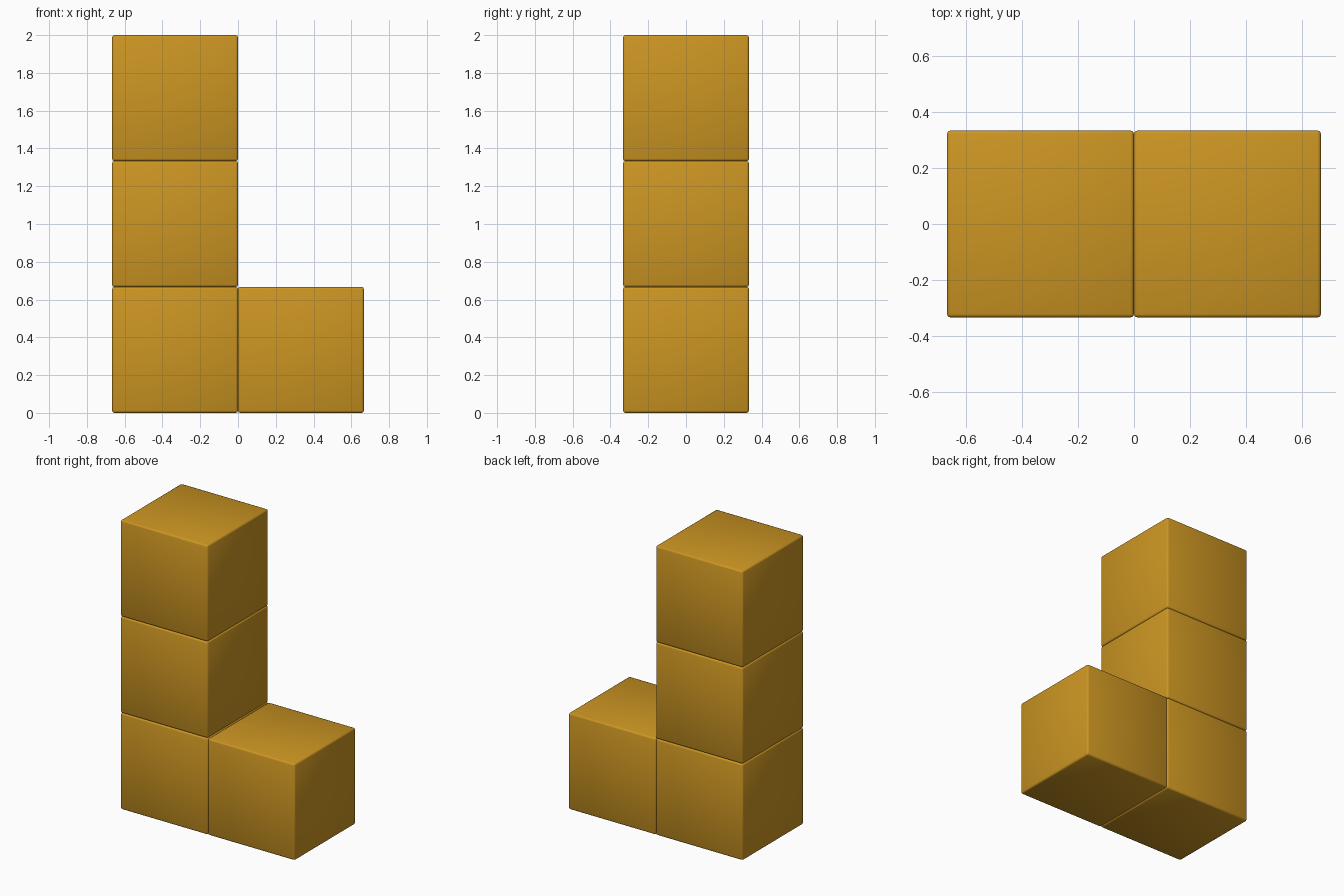
import bpy

if "Cube" in bpy.data.objects:
    bpy.data.objects.remove(bpy.data.objects["Cube"])

S = 2.0 / 3.0  # edge length of one block

amber = bpy.data.materials.new("amber_orange")
amber.diffuse_color = (0.60, 0.30, 0.016, 1.0)
amber.use_nodes = True
amber.node_tree.nodes["Principled BSDF"].inputs["Base Color"].default_value = amber.diffuse_color


def block(name, x, z):
    """One softly bevelled, smooth-shaded cube."""
    bpy.ops.mesh.primitive_cube_add(size=S, location=(x, 0, z))
    ob = bpy.context.object
    ob.name = name
    ob.data.materials.append(amber)
    bev = ob.modifiers.new("soft_edges", 'BEVEL')
    bev.width = 0.012
    bev.segments = 2
    bpy.ops.object.shade_smooth()
    return ob


# Upright column of three blocks
for i, label in enumerate(("bottom", "middle", "top")):
    block(label + "_block", -S / 2, S * (i + 0.5))

# Foot of the L
block("foot_block", S / 2, S / 2)
